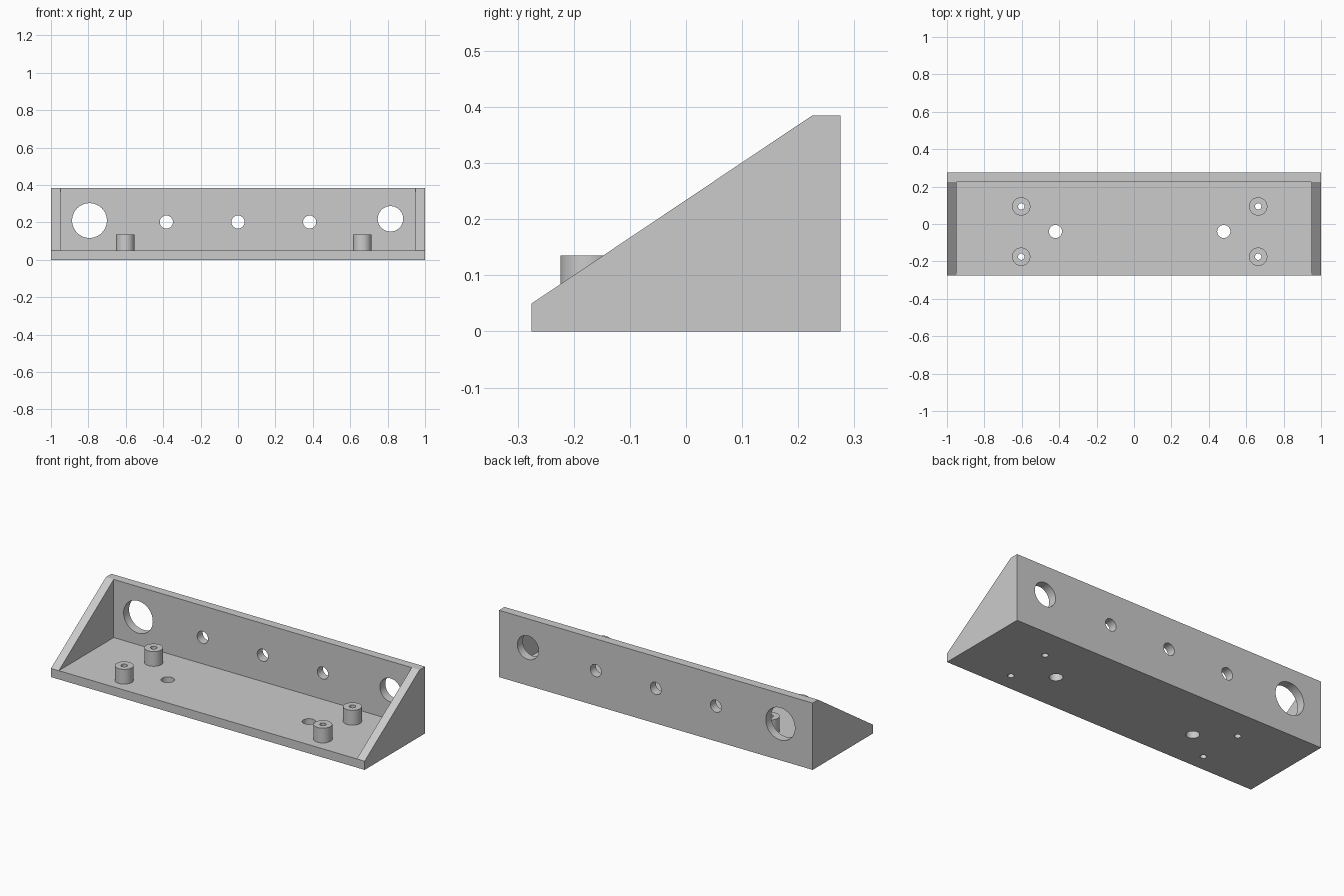
import bpy, bmesh
from mathutils import Matrix, Vector

cube = bpy.data.objects.get("Cube")
if cube:
    bpy.data.objects.remove(cube, do_unlink=True)

WALL, DEPTH, HEIGHT = 0.05, 0.275, 0.385
POST_TOP = 0.135

grey = bpy.data.materials.new("plain grey")
grey.use_nodes = True
grey.diffuse_color = (0.6, 0.6, 0.6, 1)
grey.node_tree.nodes["Principled BSDF"].inputs["Base Color"].default_value = (0.6, 0.6, 0.6, 1)


def add_object(name, bm):
    bmesh.ops.recalc_face_normals(bm, faces=bm.faces)
    mesh = bpy.data.meshes.new(name)
    bm.to_mesh(mesh)
    bm.free()
    mesh.materials.append(grey)
    obj = bpy.data.objects.new(name, mesh)
    bpy.context.collection.objects.link(obj)
    return obj


def prism(name, profile, half_width):
    """Extrude a (y, z) profile along x."""
    bm = bmesh.new()
    face = bm.faces.new([bm.verts.new((-half_width, y, z)) for y, z in profile])
    new = bmesh.ops.extrude_face_region(bm, geom=[face])["geom"]
    bmesh.ops.translate(bm, vec=(2 * half_width, 0, 0),
                        verts=[v for v in new if isinstance(v, bmesh.types.BMVert)])
    return add_object(name, bm)


def cylinder(name, centre, radius, length, axis="Z", sides=48):
    bm = bmesh.new()
    turn = Matrix.Rotation(1.5707963, 4, "X") if axis == "Y" else Matrix()
    bmesh.ops.create_cone(bm, cap_ends=True, segments=sides, radius1=radius, radius2=radius,
                          depth=length, matrix=Matrix.Translation(Vector(centre)) @ turn)
    return add_object(name, bm)


def cut(target, cutter):
    """Subtract the cutter and discard it."""
    cutter.hide_render = True
    mod = target.modifiers.new("cut", "BOOLEAN")
    mod.operation, mod.solver, mod.object = "DIFFERENCE", "EXACT", cutter
    bpy.context.view_layer.objects.active = target
    bpy.ops.object.modifier_apply(modifier=mod.name)
    bpy.data.objects.remove(cutter, do_unlink=True)


def smooth(obj):
    bpy.ops.object.select_all(action="DESELECT")
    obj.select_set(True)
    bpy.context.view_layer.objects.active = obj
    bpy.ops.object.shade_smooth_by_angle(angle=0.52)


# Bracket: sloped side outline, hollowed to leave floor, back and end walls
inner_y = DEPTH - WALL
bracket = prism("bracket_body", [(-DEPTH, 0), (DEPTH, 0), (DEPTH, HEIGHT),
                                 (inner_y, HEIGHT), (-DEPTH, WALL)], 1)
cut(bracket, prism("cavity_cutter", [(-0.5, WALL), (inner_y, WALL),
                                     (inner_y, 0.6), (-0.5, 0.6)], 1 - WALL))

# Round openings in the back wall: x, z, radius
for x, z, r in [(-0.794, 0.21, 0.093), (-0.383, 0.202, 0.035), (0, 0.202, 0.035),
                (0.383, 0.202, 0.035), (0.815, 0.219, 0.068)]:
    cut(bracket, cylinder("wall_hole_cutter", (x, 0.25, z), r, 0.2, "Y"))

# Mounting holes in the floor
for x in (-0.42, 0.48):
    cut(bracket, cylinder("floor_hole_cutter", (x, -0.04, 0), 0.035, 0.2))

# Four hollow standoffs, each bored through the floor
for side, x in (("right", -0.603), ("left", 0.664)):
    for end, y in (("front", -0.175), ("back", 0.094)):
        post = cylinder(f"{end}_{side}_standoff", (x, y, (WALL + POST_TOP) / 2),
                        0.049, POST_TOP - WALL)
        for part in (bracket, post):
            cut(part, cylinder("bore_cutter", (x, y, 0.1), 0.017, 0.4, sides=32))
        smooth(post)
smooth(bracket)
